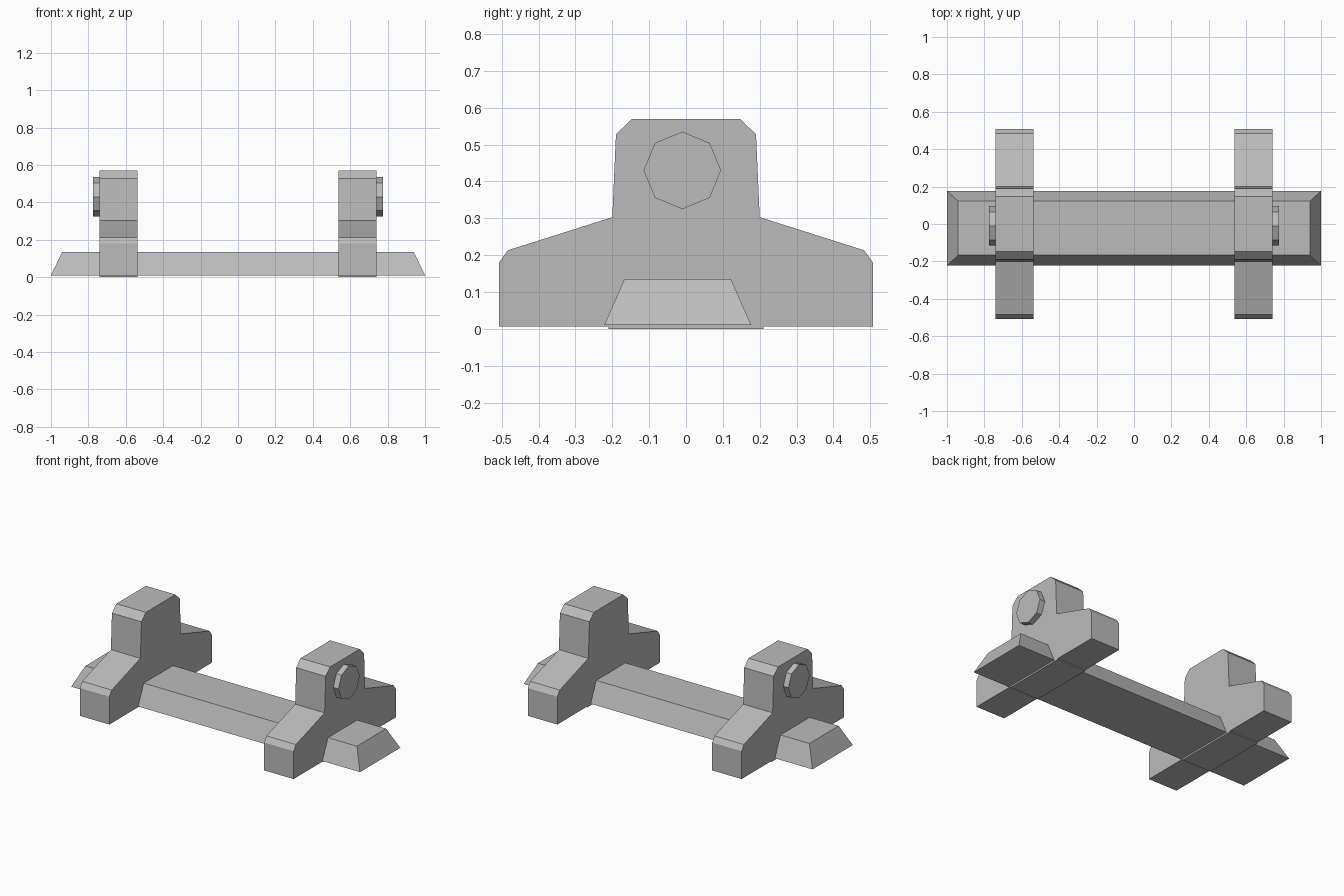
import bpy, bmesh, math

if "Cube" in bpy.data.objects:
    bpy.data.objects.remove(bpy.data.objects["Cube"])

grey = bpy.data.materials.new("plain grey")
grey.diffuse_color = (0.5, 0.5, 0.5, 1)
grey.use_nodes = True
grey.node_tree.nodes["Principled BSDF"].inputs["Base Color"].default_value = grey.diffuse_color


def loft(name, ring_a, ring_b):
    """Solid between two matching outlines."""
    bm = bmesh.new()
    a = [bm.verts.new(p) for p in ring_a]
    b = [bm.verts.new(p) for p in ring_b]
    bm.faces.new(a)
    bm.faces.new(b)
    n = len(a)
    for i in range(n):
        j = (i + 1) % n
        bm.faces.new((a[i], a[j], b[j], b[i]))
    bmesh.ops.recalc_face_normals(bm, faces=bm.faces)
    mesh = bpy.data.meshes.new(name)
    bm.to_mesh(mesh)
    bm.free()
    mesh.materials.append(grey)
    obj = bpy.data.objects.new(name, mesh)
    bpy.context.collection.objects.link(obj)
    return obj


def extrude_x(name, outline, x0, x1):
    return loft(name, [(x0, y, z) for y, z in outline], [(x1, y, z) for y, z in outline])


def rectangle(x, y0, y1, z):
    return [(-x, y0, z), (x, y0, z), (x, y1, z), (-x, y1, z)]


# Tapered base beam
loft("base_beam", rectangle(1.0, -0.222, 0.177, 0.01), rectangle(0.94, -0.167, 0.122, 0.135))

# Stepped bracket outline, with a shallow foot under the middle
half = [(0.21, 0.0), (0.21, 0.006), (0.507, 0.006), (0.507, 0.18), (0.484, 0.213),
        (0.2, 0.303), (0.19, 0.528), (0.146, 0.57)]
bracket = half + [(-y, z) for y, z in reversed(half)]

# Eight-sided bolt head outline
bolt = [(-0.01 + 0.105 * math.sin(i * math.pi / 4), 0.43 + 0.105 * math.cos(i * math.pi / 4))
        for i in range(8)]

# Brackets and outward-facing bolt heads on both sides
for side, label in ((-1, "left"), (1, "right")):
    extrude_x(label + "_bracket", bracket, side * 0.536, side * 0.74)
    extrude_x(label + "_bolt_head", bolt, side * 0.73, side * 0.776)
